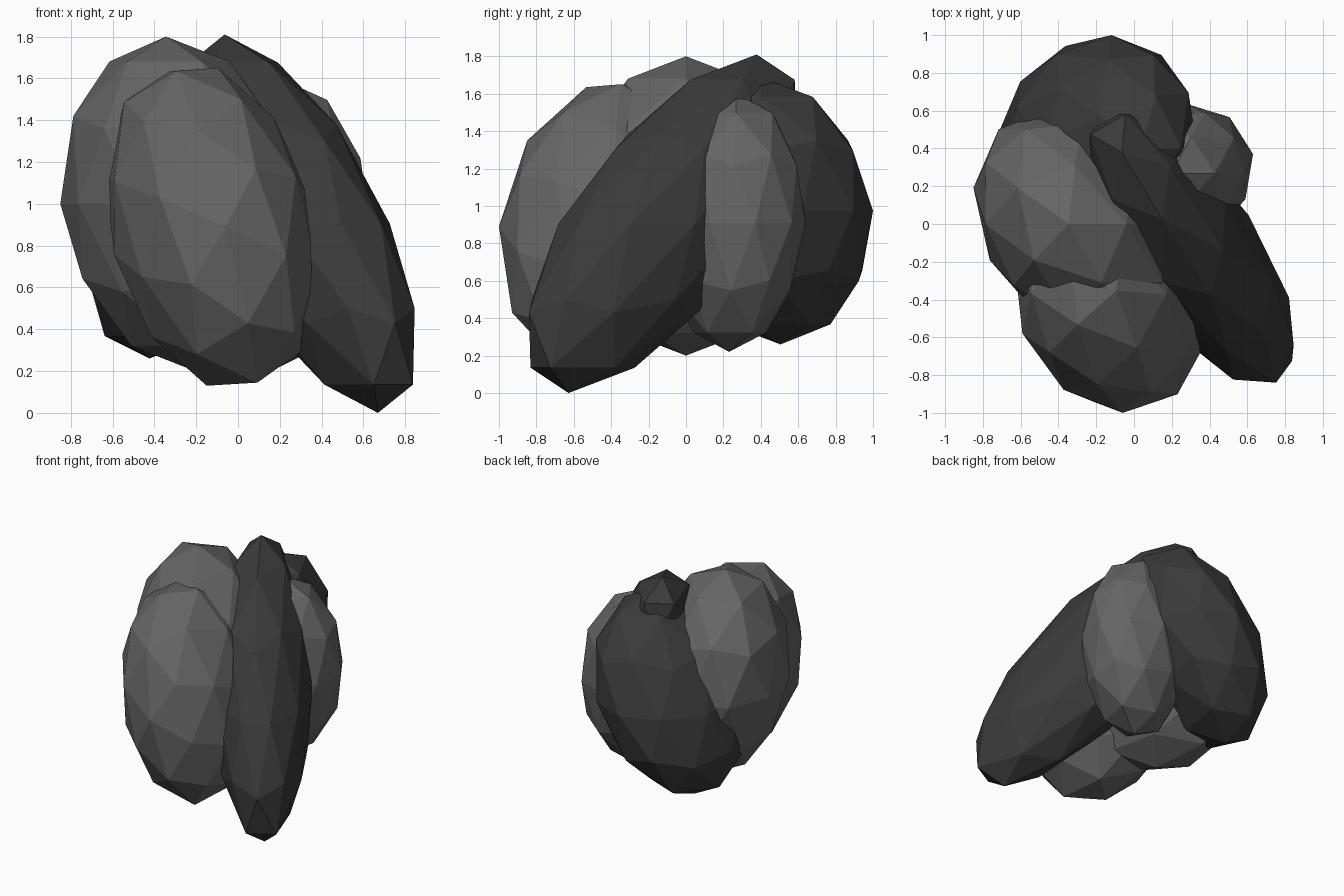
import bpy, bmesh, math
from mathutils import Matrix, Vector

if "Cube" in bpy.data.objects:
    bpy.data.objects.remove(bpy.data.objects["Cube"])


def material(name, value):
    m = bpy.data.materials.new(name)
    m.diffuse_color = (value, value, value, 1)
    m.use_nodes = True
    m.node_tree.nodes["Principled BSDF"].inputs["Base Color"].default_value = m.diffuse_color
    return m


LIGHT = material("mid grey stone", 0.13)
DARK = material("dark grey stone", 0.042)


def stone(name, lo, hi, rxy, rxz, ryz, mat, turn=0, axis='Y'):
    """Faceted ellipsoid filling the box lo-hi, leaning by the xy, xz, yz lean factors.
    turn rotates the facet pattern only."""
    lo, hi = Vector(lo), Vector(hi)
    sx, sy, sz = (hi - lo) / 2
    k = math.sqrt(1 - ryz ** 2)
    a = (rxy - rxz * ryz) / k
    shear = Matrix(((sx * math.sqrt(1 - rxz ** 2 - a ** 2), sx * a, sx * rxz),
                    (0, sy * k, sy * ryz),
                    (0, 0, sz)))
    shear = shear @ Matrix.Rotation(math.radians(turn), 3, axis)
    bm = bmesh.new()
    bmesh.ops.create_icosphere(bm, subdivisions=2, radius=1)
    for v in bm.verts:
        v.co = shear @ v.co
    # fit the facets exactly to the box
    for i in range(3):
        c = [v.co[i] for v in bm.verts]
        low, size = min(c), max(c) - min(c)
        for v in bm.verts:
            v.co[i] = lo[i] + (v.co[i] - low) / size * (hi[i] - lo[i])
    me = bpy.data.meshes.new(name)
    bm.to_mesh(me)
    bm.free()
    me.materials.append(mat)
    ob = bpy.data.objects.new(name, me)
    bpy.context.collection.objects.link(ob)
    return ob


# Rounded stones of the cluster
stone("front_stone", (-0.63, -1.0, 0.13), (0.385, 0.16, 1.65), -0.15, -0.24, 0.12, LIGHT, 17)
stone("left_stone", (-0.85, -0.62, 0.20), (0.30, 0.62, 1.80), -0.24, -0.12, 0.0, LIGHT)
stone("back_stone", (-0.72, -0.10, 0.26), (0.33, 1.0, 1.69), 0.10, 0.43, -0.10, DARK)
stone("small_right_stone", (-0.23, -0.14, 0.22), (0.63, 0.64, 1.60), 0.15, 0.0, 0.05, LIGHT)

# Long leaning slab
stone("leaning_stone", (-0.24, -0.84, 0.0), (0.845, 0.59, 1.81), -0.69, -0.65, 0.67, DARK)
